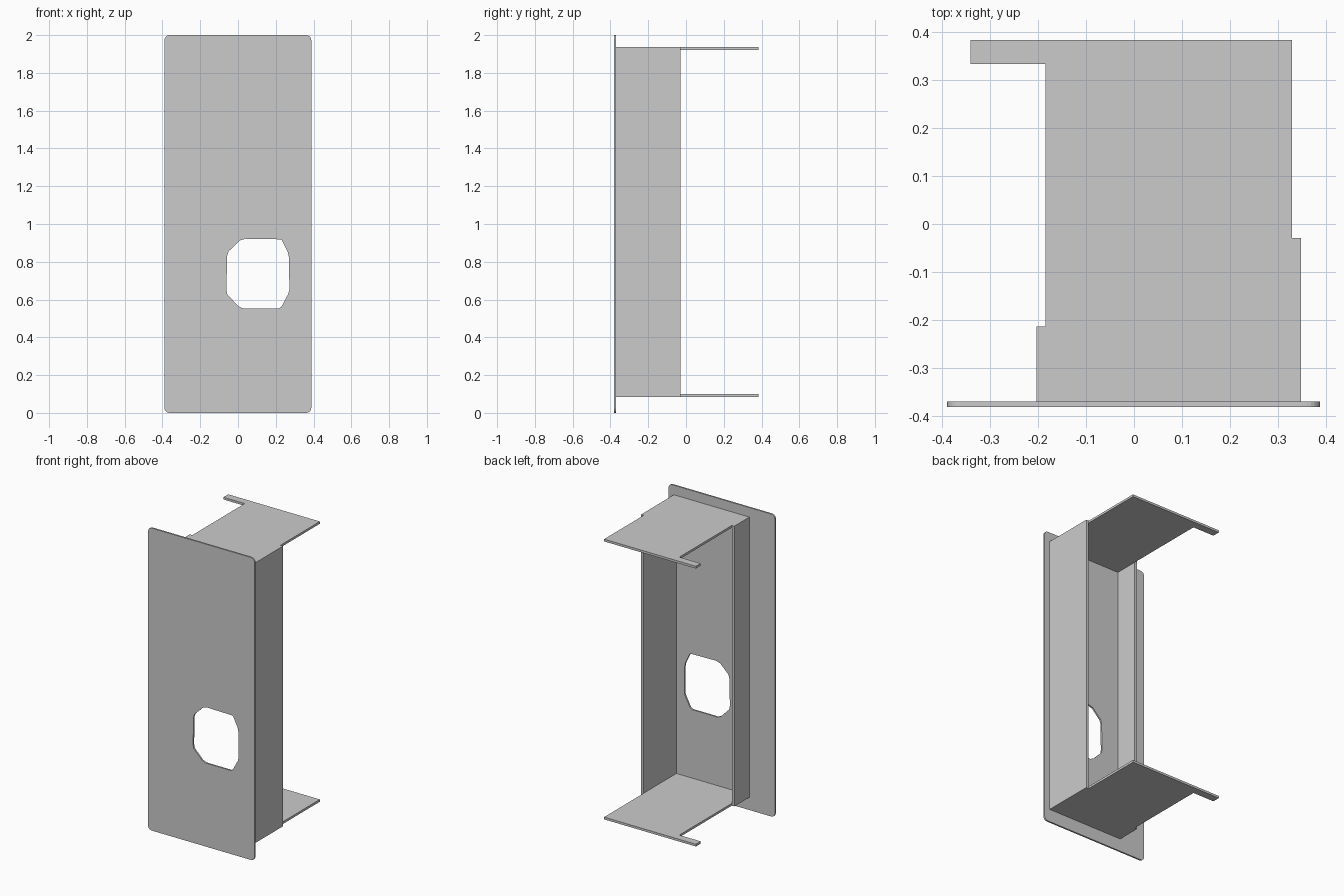
import bpy, bmesh
from math import sin, cos, pi
from mathutils import Vector

if "Cube" in bpy.data.objects:
    bpy.data.objects.remove(bpy.data.objects["Cube"])


def slab(name, loops, place, thickness):
    """Fill 2D outlines (the first is outer, the rest are holes) and extrude them."""
    bm = bmesh.new()
    edges = []
    for loop in loops:
        vs = [bm.verts.new(place(*p)) for p in loop]
        edges += [bm.edges.new((vs[i - 1], vs[i])) for i in range(len(vs))]
    bmesh.ops.triangle_fill(bm, edges=edges, use_beauty=True, use_dissolve=False)
    ext = bmesh.ops.extrude_face_region(bm, geom=bm.faces[:], use_keep_orig=True)
    moved = [g for g in ext["geom"] if isinstance(g, bmesh.types.BMVert)]
    bmesh.ops.translate(bm, verts=moved, vec=Vector(thickness))
    bmesh.ops.recalc_face_normals(bm, faces=bm.faces[:])
    mesh = bpy.data.meshes.new(name)
    bm.to_mesh(mesh)
    bm.free()
    obj = bpy.data.objects.new(name, mesh)
    bpy.context.collection.objects.link(obj)
    return obj


def rounded_rect(x0, x1, y0, y1, r, steps=5):
    corners = [(x1 - r, y1 - r), (x0 + r, y1 - r), (x0 + r, y0 + r), (x1 - r, y0 + r)]
    return [(cx + r * cos(a), cy + r * sin(a))
            for k, (cx, cy) in enumerate(corners)
            for a in [(k + i / steps) * pi / 2 for i in range(steps + 1)]]


def rect(x0, x1, y0, y1):
    return [(x0, y0), (x1, y0), (x1, y1), (x0, y1)]


FRONT, BACK = -0.382, -0.371
LOW, HIGH, SHEET = 0.084, 1.937, 0.015

# front plate with an irregular opening
opening = [(-0.061, 0.65), (-0.056, 0.625), (0.005, 0.563), (0.03, 0.552), (0.215, 0.552),
           (0.23, 0.562), (0.266, 0.63), (0.272, 0.65), (0.27, 0.82), (0.264, 0.85),
           (0.232, 0.915), (0.22, 0.919), (0.04, 0.922), (0.01, 0.913), (-0.05, 0.855),
           (-0.058, 0.83)]
slab("front_plate", [rounded_rect(-0.39, 0.388, 0, 2, 0.027), opening],
     lambda x, z: (x, FRONT, z), (0, BACK - FRONT, 0))

# side walls behind the plate
for name, x, y_end in (("right_wall", 0.33, -0.029), ("left_wall", -0.204, -0.214)):
    slab(name, [rect(BACK, y_end, LOW, HIGH)],
         lambda y, z: (x, y, z), (0.019, 0, 0))

# matching top and bottom shelves, each with a tab at the rear left
outline = [(-0.185, BACK), (0.33, BACK), (0.33, 0.384), (-0.341, 0.384),
           (-0.341, 0.334), (-0.185, 0.334)]
for name, z in (("bottom_shelf", LOW), ("top_shelf", HIGH - SHEET)):
    slab(name, [outline], lambda x, y: (x, y, z), (0, 0, SHEET))
